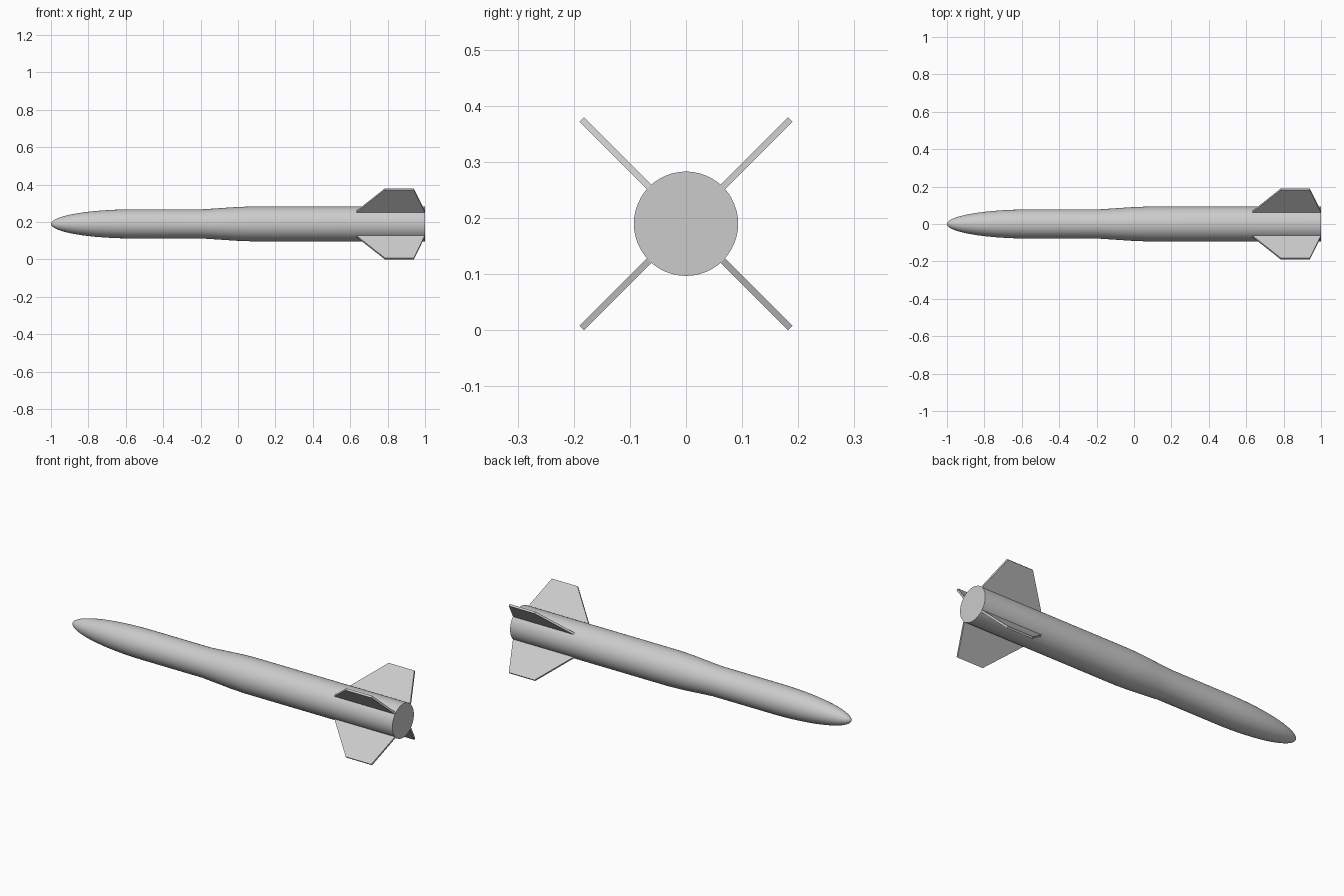
import bpy, bmesh
from math import sin, cos, pi, radians
from mathutils import Matrix

cube = bpy.data.objects.get("Cube")
if cube:
    bpy.data.objects.remove(cube)

AXIS_Z = 0.19
BODY_R, NECK_R = 0.093, 0.078
NOSE_LEN = 0.45
SIDES = 48


def add_object(name, bm):
    bmesh.ops.recalc_face_normals(bm, faces=bm.faces)
    mesh = bpy.data.meshes.new(name)
    bm.to_mesh(mesh)
    bm.free()
    obj = bpy.data.objects.new(name, mesh)
    bpy.context.collection.objects.link(obj)
    return obj


def lathe(name, profile):
    """Revolve (x, radius) points about the x axis and cap the far end."""
    bm = bmesh.new()
    tip = bm.verts.new((profile[0][0], 0, AXIS_Z))
    rings = []
    for x, r in profile[1:]:
        angles = [2 * pi * i / SIDES for i in range(SIDES)]
        rings.append([bm.verts.new((x, r * cos(a), AXIS_Z + r * sin(a))) for a in angles])
    for i in range(SIDES):
        j = (i + 1) % SIDES
        bm.faces.new((tip, rings[0][i], rings[0][j]))
        for a, b in zip(rings, rings[1:]):
            bm.faces.new((a[i], b[i], b[j], a[j]))
    bm.faces.new(rings[-1])
    return add_object(name, bm)


def fin(name, angle):
    """Flat swept plate, extruded to thickness and turned about the body axis."""
    thickness = 0.011
    outline = [(0.63, 0.09), (0.785, 0.263), (0.94, 0.263), (1.0, 0.09)]
    bm = bmesh.new()
    face = bm.faces.new([bm.verts.new((x, -thickness / 2, r)) for x, r in outline])
    side = bmesh.ops.extrude_face_region(bm, geom=[face])
    verts = [v for v in side["geom"] if isinstance(v, bmesh.types.BMVert)]
    bmesh.ops.translate(bm, verts=verts, vec=(0, thickness, 0))
    bm.transform(Matrix.Translation((0, 0, AXIS_Z)) @ Matrix.Rotation(radians(angle), 4, "X"))
    return add_object(name, bm)


# Body: elliptical nose, slim neck, flare, straight tube
steps = 16
nose = [(-1 + NOSE_LEN * (1 - cos(t)), NECK_R * sin(t))
        for t in (pi / 2 * i / steps for i in range(steps + 1))]
flare = [(-0.19, NECK_R), (-0.1, 0.084), (-0.01, 0.09), (0.07, BODY_R)]
body = lathe("body", nose + flare + [(1.0, BODY_R)])
bpy.context.view_layer.objects.active = body
body.select_set(True)
bpy.ops.object.shade_smooth_by_angle(angle=radians(30))

# Four tail fins in an X layout
for name, angle in (("upper_front", 45), ("lower_front", 135),
                    ("lower_back", 225), ("upper_back", 315)):
    fin("fin_" + name, angle)
